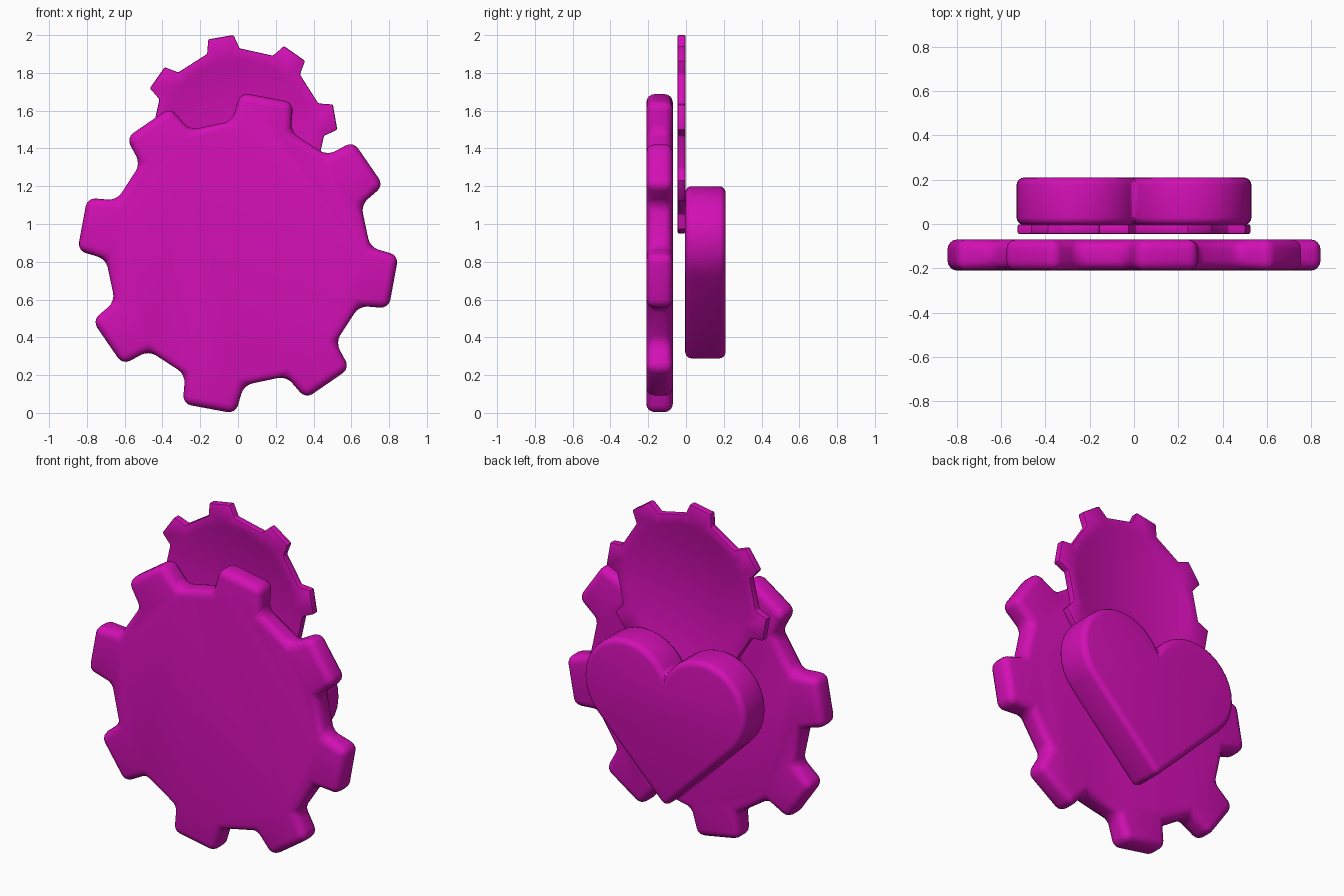
import bpy, bmesh
from math import sin, cos, pi, radians, hypot, atan2

if "Cube" in bpy.data.objects:
    bpy.data.objects.remove(bpy.data.objects["Cube"])

mat = bpy.data.materials.new("magenta")
mat.diffuse_color = (0.65, 0.005, 0.46, 1)
mat.use_nodes = True
mat.node_tree.nodes["Principled BSDF"].inputs["Base Color"].default_value = mat.diffuse_color


def solid(name, loops, bevel, segments):
    """Bridge equal-length outlines [(points_xz, y), ...], cap both ends, round the edges."""
    bm = bmesh.new()
    rings = [[bm.verts.new((x, y, z)) for x, z in pts] for pts, y in loops]
    for a, b in zip(rings, rings[1:]):
        n = len(a)
        for i in range(n):
            j = (i + 1) % n
            bm.faces.new((a[i], a[j], b[j], b[i]))
    bm.faces.new(rings[0])
    bm.faces.new(rings[-1])
    bmesh.ops.recalc_face_normals(bm, faces=bm.faces)
    me = bpy.data.meshes.new(name)
    bm.to_mesh(me)
    bm.free()
    me.materials.append(mat)
    ob = bpy.data.objects.new(name, me)
    bpy.context.collection.objects.link(ob)
    bpy.ops.object.select_all(action='DESELECT')
    bpy.context.view_layer.objects.active = ob
    ob.select_set(True)
    m = ob.modifiers.new("round", 'BEVEL')
    m.width = bevel
    m.segments = segments
    m.limit_method = 'ANGLE'
    m.angle_limit = radians(30)
    m.use_clamp_overlap = False
    bpy.ops.object.modifier_apply(modifier=m.name)
    bpy.ops.object.shade_smooth_by_angle(angle=radians(35))
    return ob


def gear_outline(cz, start, tip, tip_half, root, root_half, teeth=8):
    """Trapezoid teeth: tip / root are distances along each tooth's axis."""
    pts = []
    for k in range(teeth):
        a = radians(start) + k * 2 * pi / teeth
        for r, t in ((root, -root_half), (tip, -tip_half), (tip, tip_half), (root, root_half)):
            pts.append((r * cos(a) - t * sin(a), cz + r * sin(a) + t * cos(a)))
    return pts


def circle(cz, start, r, n=32):
    return [(r * cos(radians(start) + (i - 1.5) * 2 * pi / n),
             cz + r * sin(radians(start) + (i - 1.5) * 2 * pi / n)) for i in range(n)]


# large front gear: thick plate with softly rounded teeth
big = gear_outline(0.846, 34.5, 0.838, 0.142, 0.682, 0.158)
solid("large_gear", [(big, -0.21), (big, -0.07)], 0.045, 4)

# small rear gear: thin, with a dished web on both sides
CZ, A = 1.475, 10
small = gear_outline(CZ, A, 0.522, 0.068, 0.447, 0.087)
rim, web = circle(CZ, A, 0.40), circle(CZ, A, 0.37)
solid("small_gear", [(web, -0.033), (rim, -0.045), (small, -0.045),
                     (small, -0.002), (rim, -0.002), (web, -0.014)], 0.007, 2)

# heart: two round lobes running into straight sides that meet at the tip
cx, cz, r = 0.25, 0.92, 0.28
notch = atan2((r * r - cx * cx) ** 0.5, -cx)
N = 18
half = [(cx + r * cos(t), cz + r * sin(t))
        for t in (-pi / 4 + (notch + pi / 4) * i / N for i in range(N + 1))]
half[-1] = (0.0, half[-1][1])
heart = [(0.0, cz - cx - r * 2 ** 0.5 + 0.0)] + half + [(-x, z) for x, z in reversed(half[:-1])]
solid("heart", [(heart, -0.005), (heart, 0.21)], 0.035, 4)
